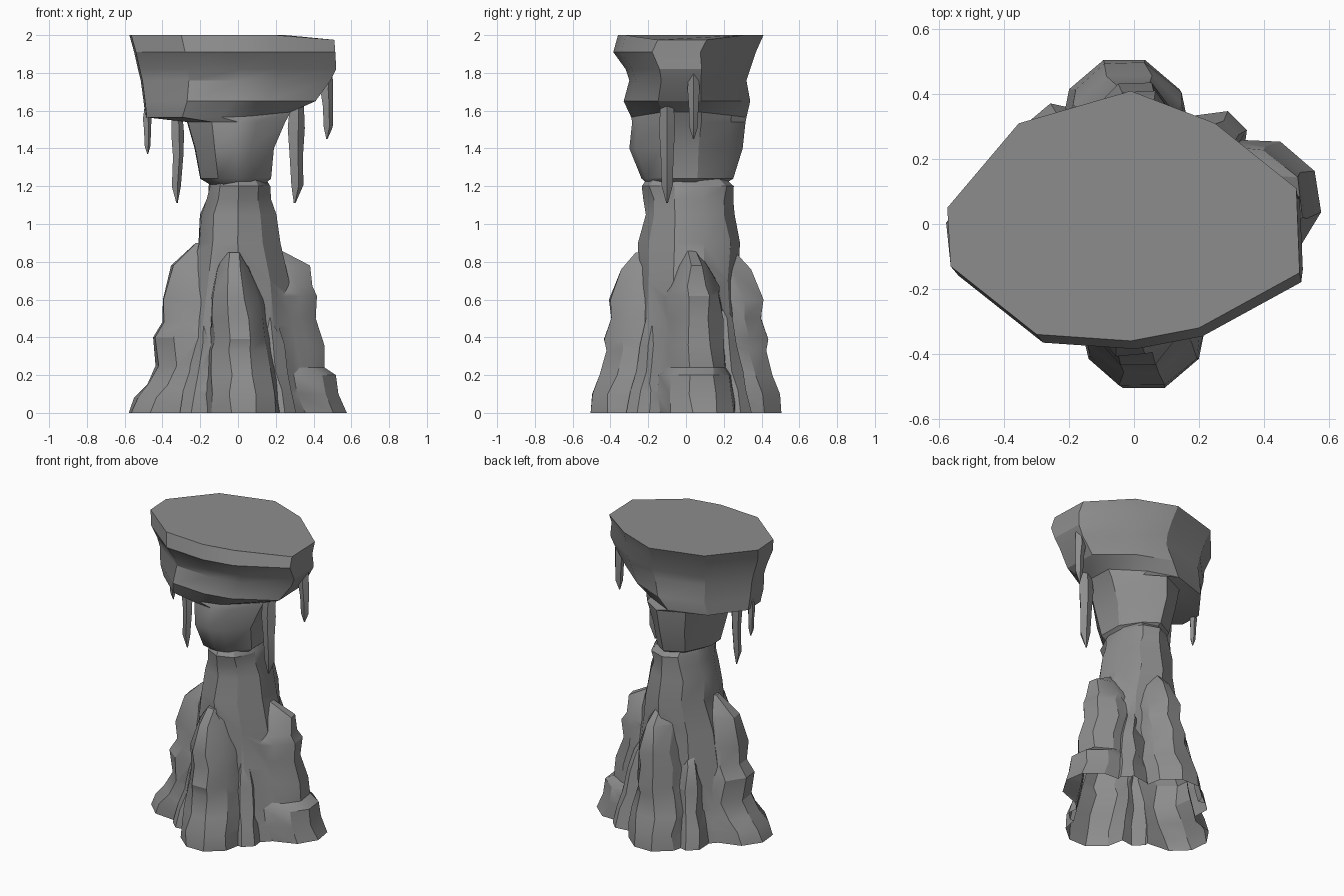
import bpy, bmesh, math, random
from mathutils import Vector

random.seed(7)
cube = bpy.data.objects.get("Cube")
if cube:
    bpy.data.objects.remove(cube, do_unlink=True)

stone = bpy.data.materials.new("grey stone")
stone.use_nodes = True
STONE = (0.265, 0.265, 0.265, 1)
stone.diffuse_color = STONE
shader = next(n for n in stone.node_tree.nodes if n.type == "BSDF_PRINCIPLED")
shader.inputs["Base Color"].default_value = STONE
shader.inputs["Roughness"].default_value = 0.9


def activate(obj):
    bpy.ops.object.select_all(action="DESELECT")
    obj.select_set(True)
    bpy.context.view_layer.objects.active = obj


def soften(obj):
    activate(obj)
    bpy.ops.object.shade_smooth_by_angle(angle=math.radians(30))


def loft(name, rings):
    """Skin a stack of equally long closed rings into a solid."""
    bm = bmesh.new()
    rows = [[bm.verts.new(p) for p in ring] for ring in rings]
    n = len(rows[0])
    for low, high in zip(rows, rows[1:]):
        for i in range(n):
            j = (i + 1) % n
            bm.faces.new((low[i], low[j], high[j], high[i]))
    bm.faces.new(rows[0][::-1])
    bm.faces.new(rows[-1])
    bmesh.ops.recalc_face_normals(bm, faces=bm.faces)
    mesh = bpy.data.meshes.new(name)
    bm.to_mesh(mesh)
    bm.free()
    mesh.materials.append(stone)
    obj = bpy.data.objects.new(name, mesh)
    bpy.context.collection.objects.link(obj)
    return obj


def wobble(amount):
    return random.uniform(-amount, amount)


def fit(outline, z, x0, x1, y0, y1, rough=0.0):
    """Scale an outline into a bounding box at height z."""
    xs, ys = [p[0] for p in outline], [p[1] for p in outline]
    ring = []
    for x, y in outline:
        u = (x - min(xs)) / (max(xs) - min(xs))
        v = (y - min(ys)) / (max(ys) - min(ys))
        ring.append(Vector((x0 + u * (x1 - x0) + wobble(rough),
                            y0 + v * (y1 - y0) + wobble(rough), z)))
    return ring


# Broad head with its funnel-shaped neck
head_outline = [(-.575, .05), (-.565, -.13), (-.3, -.34), (-.01, -.36), (.2, -.32),
                (.51, -.15), (.5, .11), (.25, .31), (-.01, .41), (-.355, .31)]
head_levels = [(1.21, -.15, .14, -.20, .20), (1.24, -.20, .175, -.235, .25),
               (1.40, -.23, .19, -.30, .30), (1.54, -.27, .25, -.285, .315),
               (1.565, -.49, .28, -.29, .32), (1.65, -.50, .41, -.33, .34),
               (1.76, -.515, .49, -.30, .32), (1.82, -.53, .52, -.32, .34),
               (1.91, -.55, .515, -.385, .37), (2.0, -.575, .51, -.36, .41)]
head_rings = [fit(head_outline, *level) for level in head_levels]
for p in head_rings[-1]:
    if p.x > .4:
        p.z -= .025
for p in head_rings[4]:
    p.z += .1 * max(0, p.x)
soften(loft("head", head_rings))

# Central column
round_outline = [(math.cos(a), math.sin(a)) for a in
                 (math.tau * (i + .5) / 10 for i in range(10))]
column_levels = [(0, -.40, .40, -.31, .33), (.2, -.36, .36, -.28, .30),
                 (.45, -.31, .32, -.26, .28), (.7, -.26, .27, -.25, .27),
                 (.9, -.21, .22, -.25, .28), (1.05, -.20, .20, -.21, .25),
                 (1.13, -.16, .17, -.22, .25), (1.2, -.15, .17, -.24, .26),
                 (1.28, -.12, .12, -.17, .17)]
base = loft("column_and_ribs", [fit(round_outline, *level, rough=.008)
                                for level in column_levels])


def buttress(name, degrees, profile, shift, lean):
    """Ragged rib: profile rows are height, reach, half width."""
    angle = math.radians(degrees)
    out = Vector((math.cos(angle), math.sin(angle), 0))
    side = Vector((-out.y, out.x, 0))
    top = profile[-1][0]
    rings = []
    for z, reach, w in profile:
        step = max(reach - .24, .1)
        plan = [(.06, -w * .9), (step, -w), (reach - .09, -w * .85),
                (reach, -w * .32), (reach, w * .32), (reach - .09, w * .85),
                (step, w), (.06, w * .9)]
        drift = shift + (lean - shift) * z / top
        rough = .012 if z else 0
        ring = []
        for u, v in plan:
            ring.append(out * (u + wobble(rough / 2)) + side * (v + drift + wobble(rough))
                        + Vector((0, 0, z)))
        rings.append(ring)
    return loft(name, rings)


# Four tall ribs around the foot
long_rib = [(0, .505, .20), (.1, .50, .195), (.2, .46, .19), (.33, .42, .165),
            (.39, .43, .16), (.5, .40, .15), (.6, .405, .14), (.76, .34, .10),
            (.85, .26, .05)]
left_rib = [(0, .575, .20), (.1, .53, .20), (.2, .515, .19), (.24, .46, .18),
            (.36, .45, .17), (.5, .405, .16), (.62, .41, .15), (.67, .385, .14),
            (.78, .38, .09), (.86, .23, .05)]
right_rib = [(0, .575, .20), (.08, .54, .20), (.15, .48, .195), (.25, .43, .19),
             (.4, .45, .175), (.48, .40, .165), (.6, .40, .15), (.78, .35, .10),
             (.9, .22, .05)]
ribs = [buttress("front_rib", -90, long_rib, .03, -.02),
        buttress("back_rib", 90, long_rib, .03, -.03),
        buttress("left_rib", 9, left_rib, .01, 0),
        buttress("right_rib", 186, right_rib, 0, .01)]

# Short ribs filling the gaps between the tall ones
short_rib = [(0, .45, .13), (.12, .42, .125), (.22, .38, .11), (.36, .36, .10),
             (.5, .32, .07), (.6, .25, .03)]
for label, degrees, inset in (("back_left", 45, 0), ("back_right", 130, 0),
                              ("front_right", 226, .05), ("front_left", 314, .05)):
    ribs.append(buttress(label + "_short_rib", degrees,
                         [(z, reach - inset, w) for z, reach, w in short_rib], 0, 0))

# Merge the ribs into the column, then open the hollow underside
activate(base)
for rib in ribs:
    union = base.modifiers.new("union", "BOOLEAN")
    union.operation = "UNION"
    union.solver = "EXACT"
    union.object = rib
    bpy.ops.object.modifier_apply(modifier=union.name)
    bpy.data.objects.remove(rib, do_unlink=True)
bm = bmesh.new()
bm.from_mesh(base.data)
floor = [f for f in bm.faces if all(v.co.z < .001 for v in f.verts)]
bmesh.ops.delete(bm, geom=floor, context="FACES")
bm.to_mesh(base.data)
bm.free()
soften(base)

# Stone icicles under the head
pentagon = [(math.cos(math.tau * i / 5), math.sin(math.tau * i / 5)) for i in range(5)]


def icicle(name, x, y, top, tip, width):
    """Slender five-sided hanging spike."""
    rings = []
    for t, size in ((0, .8), (.25, 1), (.5, .8), (.82, .7), (1, .1)):
        z = top + (tip - top) * t
        bend = wobble(.006)
        rings.append([Vector((x + bend + px * size * width / 2,
                              y + py * size * width * .45, z))
                      for px, py in pentagon])
    soften(loft(name, rings))


icicle("right_outer_icicle", -.48, -.01, 1.62, 1.37, .05)
icicle("right_inner_icicle", -.325, -.08, 1.6, 1.11, .075)
icicle("left_inner_icicle", .305, -.1, 1.64, 1.11, .1)
icicle("left_outer_icicle", .47, .04, 1.8, 1.45, .075)
